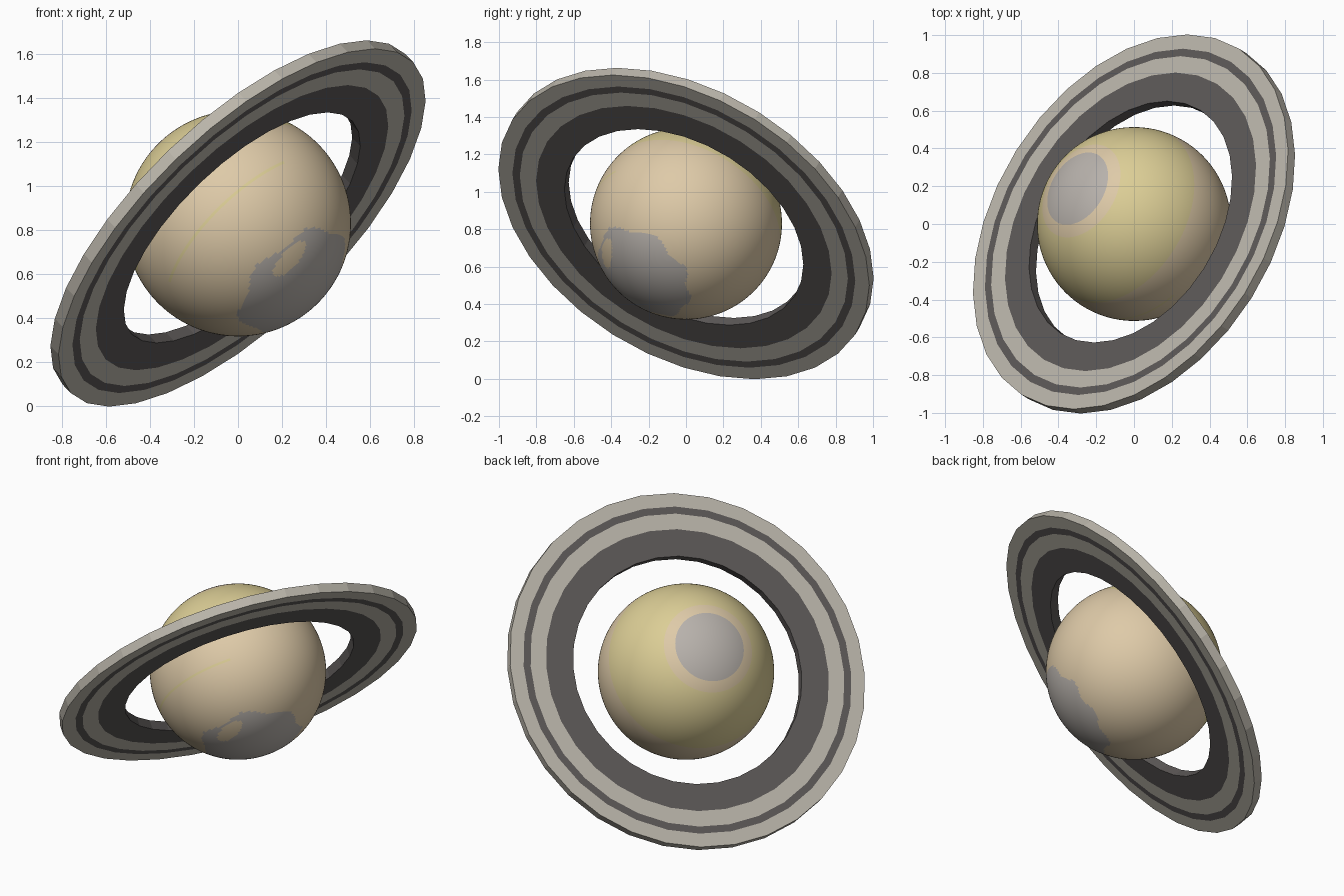
import bpy, bmesh, math
from mathutils import Vector, Matrix

if "Cube" in bpy.data.objects:
    bpy.data.objects.remove(bpy.data.objects["Cube"])

AXIS = Vector((-0.637, 0.40, 0.66)).normalized()      # tilted spin axis
CENTRE = Vector((0, 0, 0.83))
TILT = Matrix.Translation(CENTRE) @ AXIS.to_track_quat('Z', 'Y').to_matrix().to_4x4()


def material(name, srgb):
    lin = [(c / 255 / 12.92) if c < 10 else ((c / 255 + 0.055) / 1.055) ** 2.4 for c in srgb]
    m = bpy.data.materials.new(name)
    m.diffuse_color = (*lin, 1)
    m.use_nodes = True
    m.node_tree.nodes["Principled BSDF"].inputs["Base Color"].default_value = m.diffuse_color
    return m


yellow = material("pale yellow", (220, 206, 150))
tan = material("warm tan", (222, 202, 168))
grey = material("polar grey", (184, 178, 172))
ring_light = material("ring light grey", (186, 181, 170))
ring_dark = material("ring dark grey", (92, 88, 87))


def finish(name, bm, mats):
    mesh = bpy.data.meshes.new(name)
    bm.to_mesh(mesh)
    bm.free()
    for m in mats:
        mesh.materials.append(m)
    ob = bpy.data.objects.new(name, mesh)
    bpy.context.collection.objects.link(ob)
    return ob


# Planet body: globe with yellow north, tan south and grey polar patches
SOUTH = -AXIS
U = (Vector((0, -1, 0)) - SOUTH * SOUTH.dot(Vector((0, -1, 0)))).normalized()
W = SOUTH.cross(U)
ISLE = Vector((0.236, -0.425, -0.164)).normalized()
ISLE_A = Vector((0.7, 0, 0.7)).normalized()
ISLE_B = ISLE.cross(ISLE_A)


def body_colour(p):
    lat = p.dot(AXIS)
    if lat > 0:
        if lat > math.cos(math.radians(24.5)):
            return 2
        return 0 if 0.22 < lat < math.cos(math.radians(31)) else 1
    # southern patch: wider towards the front, wavy border, one tan island
    colat = math.degrees(math.acos(min(1, -lat)))
    a = math.atan2(p.dot(W), p.dot(U))
    if colat < 34 + 8.5 * math.cos(a) + 2.0 * math.sin(7 * a):
        d = p - ISLE
        if (d.dot(ISLE_A) / 0.2) ** 2 + (d.dot(ISLE_B) / 0.09) ** 2 < 1:
            return 1
        return 2
    # faint short streak below the equator
    if -0.215 < lat < -0.19 and p.y < -0.6 and p.x < 0.4:
        return 0
    return 1


bm = bmesh.new()
bmesh.ops.create_uvsphere(bm, u_segments=192, v_segments=120, radius=0.513)
bm.transform(TILT)
for f in bm.faces:
    f.smooth = True
    f.material_index = body_colour((f.calc_center_median() - CENTRE).normalized())
finish("planet_body", bm, [yellow, tan, grey])

# Ring: flat washer with concentric bands, 32 sides
SIDES, HALF = 32, 0.029
RADII = [0.697, 0.862, 0.957, 1.0, 1.082]
BANDS = [1, 0, 1, 0]
profile = [(r, HALF) for r in RADII] + [(r, -HALF) for r in reversed(RADII)]
colours = BANDS + [0] + BANDS[::-1] + [1]              # top, outer rim, underside, inner rim

bm = bmesh.new()
loops = []
for s in range(SIDES):
    a = 2 * math.pi * s / SIDES
    loops.append([bm.verts.new((r * math.cos(a), r * math.sin(a), z)) for r, z in profile])
n = len(profile)
for s in range(SIDES):
    p, q = loops[s], loops[(s + 1) % SIDES]
    for i in range(n):
        j = (i + 1) % n
        bm.faces.new((p[i], p[j], q[j], q[i])).material_index = colours[i]
bmesh.ops.recalc_face_normals(bm, faces=bm.faces)
bm.transform(TILT)
finish("ring", bm, [ring_light, ring_dark])
